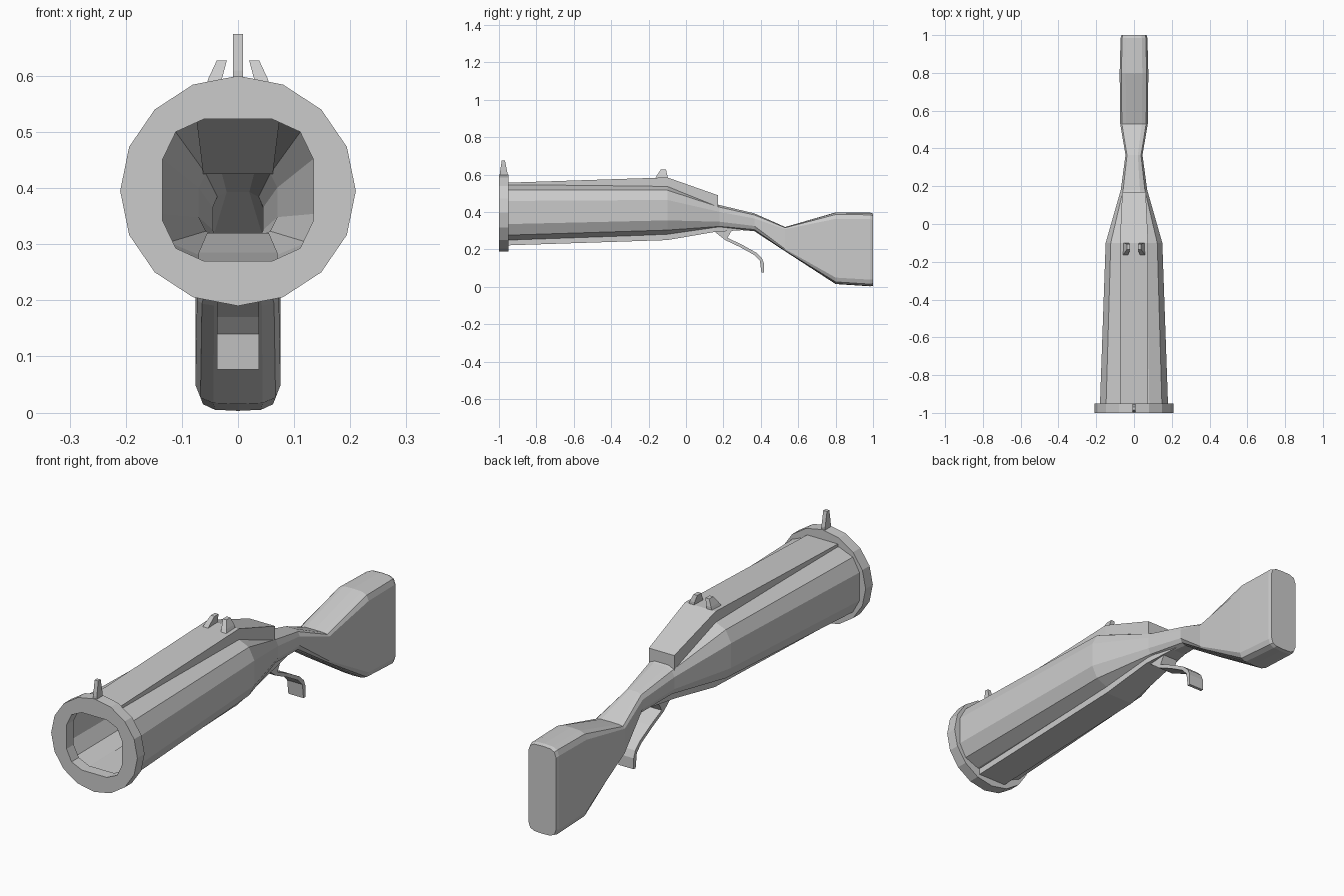
import bpy, bmesh
from math import sin, cos, pi

if "Cube" in bpy.data.objects:
    bpy.data.objects.remove(bpy.data.objects["Cube"])

# Quarter outlines (x, z), from top centre to side centre
ROUND = [(0, 1), (.45, 1), (.82, .82), (1, .42), (1, 0)]
BOXY = [(0, 1), (.58, .99), (.88, .94), (1, .82), (1, 0)]


def outline(quarter, w, zt, zb):
    """Mirror a quarter outline into a closed 16-point section."""
    half = quarter + [(x, -z) for x, z in quarter[-2::-1]]
    loop = half + [(-x, z) for x, z in half[-2:0:-1]]
    c, h = (zt + zb) / 2, (zt - zb) / 2
    return [(x * w, c + z * h) for x, z in loop]


def finish(name, bm):
    bmesh.ops.recalc_face_normals(bm, faces=bm.faces)
    me = bpy.data.meshes.new(name)
    bm.to_mesh(me)
    bm.free()
    ob = bpy.data.objects.new(name, me)
    bpy.context.collection.objects.link(ob)
    return ob


def loft(name, sections, cap_start=True, cap_end=True, closed=False):
    """Skin a list of (y, [(x, z), ...]) sections."""
    bm = bmesh.new()
    rings = [[bm.verts.new((x, y, z)) for x, z in pts] for y, pts in sections]
    pairs = list(zip(rings, rings[1:])) + ([(rings[-1], rings[0])] if closed else [])
    for a, b in pairs:
        n = len(a)
        for i in range(n):
            j = (i + 1) % n
            bm.faces.new((a[i], a[j], b[j], b[i]))
    if cap_start and not closed:
        bm.faces.new(rings[0])
    if cap_end and not closed:
        bm.faces.new(rings[-1])
    return finish(name, bm)


def prism(name, pts, hw):
    """Extrude a (y, z) side profile across x."""
    bm = bmesh.new()
    f = bm.faces.new([bm.verts.new((-hw, y, z)) for y, z in pts])
    ex = bmesh.ops.extrude_face_region(bm, geom=[f])
    for v in ex["geom"]:
        if isinstance(v, bmesh.types.BMVert):
            v.co.x = hw
    return finish(name, bm)


def rect(w, zt, zb):
    return [(-w, zb), (w, zb), (w, zt), (-w, zt)]


# Hollow barrel running into the wrist and shoulder stock
loft("barrel_and_stock", [
    (-.95, outline(ROUND, .18, .545, .25)),
    (-.10, outline(ROUND, .15, .54, .28)),
    (.18, outline(ROUND, .07, .437, .312)),
    (.365, outline(ROUND, .045, .393, .298)),
    (.53, outline(BOXY, .073, .32, .19)),
    (.80, outline(BOXY, .076, .398, .015)),
    (.985, outline(BOXY, .071, .397, .003)),
    (1.0, outline(BOXY, .067, .392, .006)),
], cap_start=False)

# Muzzle ring with a squarish bore
outer = [(.21 * sin(i * pi / 8), .395 + .205 * cos(i * pi / 8)) for i in range(16)]
bore = outline(ROUND, .135, .523, .27)
loft("muzzle_ring", [(-1, outer), (-.95, outer), (-.95, bore), (-1, bore)], closed=True)

# Ribs along the top and underside
loft("top_rib", [(-.95, rect(.075, .557, .54)), (-.10, rect(.075, .585, .53)),
                 (.17, rect(.062, .49, .425))])
loft("under_rib", [(-.95, rect(.07, .252, .222)), (-.10, rect(.07, .285, .25)),
                   (.15, rect(.055, .32, .293)), (.34, rect(.028, .315, .306))])

# Front sight blade
prism("front_sight", [(-.995, .585), (-.955, .585), (-.955, .61), (-.968, .675),
                      (-.985, .675), (-.995, .61)], .009)

# Rear sight ears, leaning inward
for s, side in ((1, "right"), (-1, "left")):
    bm = bmesh.new()
    levels = [(.575, .033, .060, -.168, -.10), (.597, .028, .052, -.155, -.10),
              (.627, .020, .038, -.135, -.107)]
    rings = [[bm.verts.new((s * x, y, z)) for x, y in
              ((x0, y0), (x1, y0), (x1, y1), (x0, y1))] for z, x0, x1, y0, y1 in levels]
    for a, b in zip(rings, rings[1:]):
        for i in range(4):
            j = (i + 1) % 4
            bm.faces.new((a[i], a[j], b[j], b[i]))
    bm.faces.new(rings[0])
    bm.faces.new(rings[-1])
    finish("rear_sight_" + side, bm)

# Curved trigger lever
prism("trigger_lever", [
    (.14, .312), (.15, .297), (.21, .25), (.29, .212), (.365, .17), (.395, .14),
    (.403, .077), (.417, .077), (.417, .125), (.405, .155), (.375, .183),
    (.30, .225), (.222, .262), (.252, .315)], .037)
